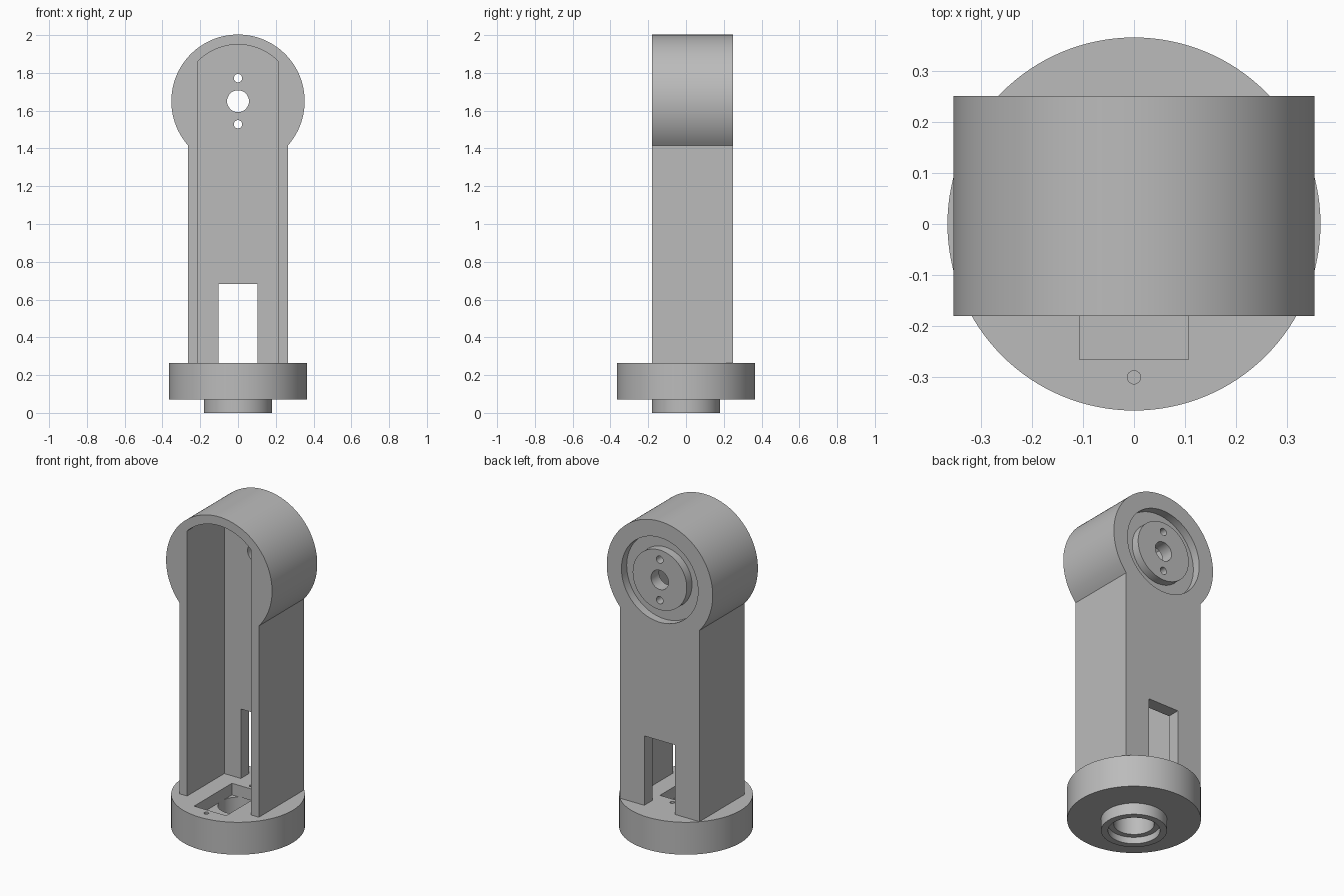
import bpy, bmesh, math
from mathutils import Vector

if "Cube" in bpy.data.objects:
    bpy.data.objects.remove(bpy.data.objects["Cube"])

grey = bpy.data.materials.new("plain grey")
grey.use_nodes = True
COLOUR = (0.5, 0.5, 0.5, 1)
grey.diffuse_color = COLOUR
grey.node_tree.nodes["Principled BSDF"].inputs["Base Color"].default_value = COLOUR

HEAD_Z = 1.65          # centre of the round head
FRONT, BACK = -0.18, 0.25
DECK = 0.265           # top of the round base


def arc(radius, start, end, steps, cz=0.0):
    """Points on an arc, angles in radians."""
    return [(radius * math.cos(start + (end - start) * i / steps),
             cz + radius * math.sin(start + (end - start) * i / steps))
            for i in range(steps + 1)]


def circle(radius, steps=96, cx=0.0, cy=0.0):
    return [(x + cx, y + cy) for x, y in arc(radius, 0, math.tau, steps)[:-1]]


def rect(x0, x1, y0, y1):
    return [(x0, y0), (x1, y0), (x1, y1), (x0, y1)]


def prism(name, outline, axis, low, high):
    """Extrude a closed outline along y (outline in x, z) or z (outline in x, y)."""
    bm = bmesh.new()
    place = (lambda p, d: Vector((p[0], d, p[1]))) if axis == "y" else \
            (lambda p, d: Vector((p[0], p[1], d)))
    face = bm.faces.new([bm.verts.new(place(p, low)) for p in outline])
    new = bmesh.ops.extrude_face_region(bm, geom=[face])["geom"]
    verts = [g for g in new if isinstance(g, bmesh.types.BMVert)]
    shift = place((0, 0), high) - place((0, 0), low)
    bmesh.ops.translate(bm, verts=verts, vec=shift)
    bmesh.ops.recalc_face_normals(bm, faces=bm.faces)
    mesh = bpy.data.meshes.new(name)
    bm.to_mesh(mesh)
    bm.free()
    mesh.materials.append(grey)
    obj = bpy.data.objects.new(name, mesh)
    bpy.context.collection.objects.link(obj)
    return obj


def combine(obj, tool, operation="DIFFERENCE"):
    """Boolean the tool into the object and discard the tool."""
    mod = obj.modifiers.new("boolean", "BOOLEAN")
    mod.operation = operation
    mod.solver = "EXACT"
    mod.object = tool
    bpy.context.view_layer.objects.active = obj
    bpy.ops.object.modifier_apply(modifier=mod.name)
    bpy.data.objects.remove(tool)


def smooth(obj):
    bpy.ops.object.select_all(action="DESELECT")
    obj.select_set(True)
    bpy.context.view_layer.objects.active = obj
    bpy.ops.object.shade_smooth_by_angle(angle=math.radians(30))


# Arm: keyhole outline with a round head
half, head_r = 0.265, 0.353
neck = math.acos(half / head_r)
outline = [(-half, DECK), (half, DECK)] + arc(head_r, -neck, math.pi + neck, 96, HEAD_Z)
arm = prism("arm", outline, "y", FRONT, BACK)

# Channel hollowed from the front, with an arched top
inner, arch_r = 0.213, 0.30
lift = math.acos(inner / arch_r)
channel = [(-inner, DECK - 0.1), (inner, DECK - 0.1)] + \
    arc(arch_r, lift, math.pi - lift, 32, HEAD_Z)
combine(arm, prism("channel_cutter", channel, "y", FRONT - 0.1, 0.174))

# Cable opening through the back wall
combine(arm, prism("opening_cutter", rect(-0.103, 0.103, 0.1, 0.683), "y", 0.1, 0.4))

# Ring groove on the back of the head, leaving a round hub
groove = prism("groove_cutter", circle(0.255, cy=HEAD_Z), "y", 0.2, 0.4)
combine(groove, prism("hub_core", circle(0.18, cy=HEAD_Z), "y", 0.1, 0.5))
combine(arm, groove)

# Shaft hole and two screw holes
for radius, offset in ((0.058, 0), (0.022, 0.122), (0.022, -0.122)):
    hole = circle(radius, 32, cy=HEAD_Z + offset)
    combine(arm, prism("hole_cutter", hole, "y", 0.1, 0.4))
smooth(arm)

# Round base with a collar underneath
base = prism("base", circle(0.365, 128), "z", 0.07, DECK)
combine(base, prism("collar", circle(0.18), "z", 0, 0.1), "UNION")

# Pocket, bore and counterbore through the base
combine(base, prism("pocket_cutter", rect(-0.107, 0.107, -0.265, 0.095), "z", 0.195, 0.4))
combine(base, prism("bore_cutter", circle(0.11, 64), "z", -0.1, 0.196))
combine(base, prism("counterbore_cutter", circle(0.142), "z", -0.1, 0.04))

# Screw holes at both ends of the pocket
for y in (-0.3, 0.13):
    combine(base, prism("screw_cutter", circle(0.013, 24, cy=y), "z", 0.15, 0.4))
smooth(base)
